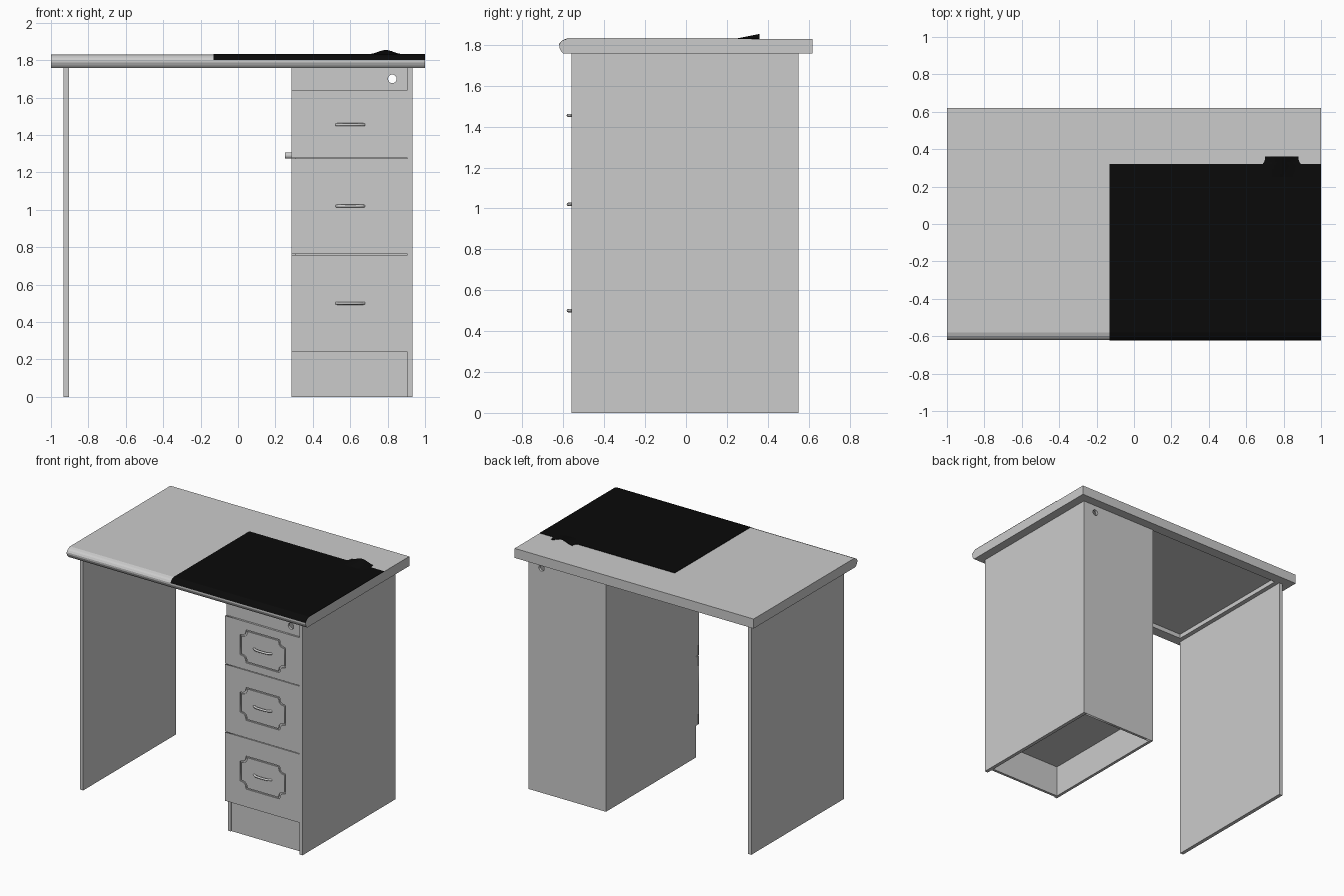
import bpy, bmesh, math

if "Cube" in bpy.data.objects:
    bpy.data.objects.remove(bpy.data.objects["Cube"])

black = bpy.data.materials.new("black_mat")
black.diffuse_color = (0.003, 0.003, 0.003, 1)
black.use_nodes = True
black.node_tree.nodes["Principled BSDF"].inputs["Base Color"].default_value = black.diffuse_color


def link(name, mesh):
    ob = bpy.data.objects.new(name, mesh)
    bpy.context.collection.objects.link(ob)
    return ob


def box(name, x0, x1, y0, y1, z0, z1):
    bm = bmesh.new()
    bmesh.ops.create_cube(bm, size=1)
    for v in bm.verts:
        v.co = ((x0 + x1) / 2 + v.co.x * (x1 - x0),
                (y0 + y1) / 2 + v.co.y * (y1 - y0),
                (z0 + z1) / 2 + v.co.z * (z1 - z0))
    me = bpy.data.meshes.new(name)
    bm.to_mesh(me)
    bm.free()
    return link(name, me)


def extrude_x(name, profile, x0, x1):
    """Closed (y, z) profile swept along x."""
    bm = bmesh.new()
    face = bm.faces.new([bm.verts.new((x0, y, z)) for y, z in profile])
    ext = bmesh.ops.extrude_face_region(bm, geom=[face])["geom"]
    for v in ext:
        if isinstance(v, bmesh.types.BMVert):
            v.co.x = x1
    bmesh.ops.recalc_face_normals(bm, faces=bm.faces)
    me = bpy.data.meshes.new(name)
    bm.to_mesh(me)
    bm.free()
    return link(name, me)


def plate(name, loops, y0, y1):
    """Upright plate from (x, z) loops: the first is the outline, the rest are holes."""
    cu = bpy.data.curves.new(name, "CURVE")
    cu.dimensions = "2D"
    cu.fill_mode = "BOTH"
    cu.extrude = (y1 - y0) / 2
    for pts in loops:
        sp = cu.splines.new("POLY")
        sp.points.add(len(pts) - 1)
        for p, (x, z) in zip(sp.points, pts):
            p.co = (x, z, 0, 1)
        sp.use_cyclic_u = True
    tmp = link(name + "_curve", cu)
    me = bpy.data.meshes.new_from_object(tmp.evaluated_get(bpy.context.evaluated_depsgraph_get()))
    bpy.data.objects.remove(tmp)
    ym = (y0 + y1) / 2
    for v in me.vertices:
        x, z, d = v.co
        v.co = (x, ym - d, z)
    me.update()
    return link(name, me)


def rect(x0, x1, z0, z1):
    return [(x0, z0), (x1, z0), (x1, z1), (x0, z1)]


def circle(cx, cz, r, n=24):
    return [(cx + r * math.cos(2 * math.pi * i / n), cz + r * math.sin(2 * math.pi * i / n)) for i in range(n)]


def notched(cx, cz, w, h, inset=0.0):
    """Panel outline with stepped, concave corners."""
    w, h = w - inset, h - inset
    r = 0.035 
    quarter = [(w, h - 0.05)]
    for i in range(7):
        a = math.pi / 2 * i / 6
        quarter.append((w - 0.012 - r * math.sin(a), h - 0.012 - r * math.cos(a)))
    quarter.append((w - 0.05, h))
    q = quarter
    pts = q + [(-x, z) for x, z in q[::-1]] + [(-x, -z) for x, z in q] + [(x, -z) for x, z in q[::-1]]
    return [(cx + x, cz + z) for x, z in pts]


# Worktop with rounded front edge and shallow recess underneath
edge = [(-0.60, 1.757), (-0.613, 1.772), (-0.62, 1.787), (-0.62, 1.80),
        (-0.612, 1.813), (-0.60, 1.822), (-0.58, 1.829)]
top = extrude_x("worktop", edge + [(0.62, 1.829), (0.62, 1.757)], -1, 1)
cutter = box("recess_cutter", -0.87, 0.87, -0.52, 0.54, 1.70, 1.79)
cutter.hide_render = True
mod = top.modifiers.new("recess", "BOOLEAN")
mod.operation = "DIFFERENCE"
mod.object = cutter
mod.solver = "EXACT"
bpy.context.view_layer.objects.active = top
bpy.ops.object.modifier_apply(modifier="recess")
bpy.data.objects.remove(cutter)

# Desk mat wrapping over the front edge
t = 0.003
upper = edge[3:]
mat_profile = [(y - t * (1 - i / 3), z + t * i / 3) for i, (y, z) in enumerate(upper)]
mat_profile += [(0.32, 1.832), (0.32, 1.8285)] + upper[::-1]
mat = extrude_x("desk_mat", mat_profile, -0.13, 1.0)
mat.data.materials.append(black)

# Raised tongue at the back of the mat
bm = bmesh.new()
nx, ny = 20, 8
grid = []
for j in range(ny + 1):
    v = j / ny
    half = 0.105 - 0.015 * min(1, max(0, (v - 0.6) / 0.2))
    row = []
    for i in range(nx + 1):
        u = 2 * i / nx - 1
        row.append(bm.verts.new((0.79 + half * u, 0.25 + 0.11 * v,
                                 1.832 + 0.022 * v * math.cos(u * math.pi / 2) ** 2)))
    grid.append(row)
for j in range(ny):
    for i in range(nx):
        bm.faces.new((grid[j][i], grid[j][i + 1], grid[j + 1][i + 1], grid[j + 1][i]))
me = bpy.data.meshes.new("mat_tongue")
bm.to_mesh(me)
bm.free()
tongue = link("mat_tongue", me)
tongue.data.materials.append(black)
tongue.modifiers.new("thickness", "SOLIDIFY").thickness = 0.003

# Side panels and pedestal carcass
box("left_leg_panel", -0.932, -0.904, -0.56, 0.55, 0, 1.757)
box("pedestal_right_panel", 0.905, 0.932, -0.56, 0.55, 0, 1.757)
box("pedestal_left_panel", 0.285, 0.307, -0.525, 0.55, 0, 1.757)
box("pedestal_bottom", 0.307, 0.905, -0.525, 0.53, 0.24, 0.262)
box("plinth", 0.307, 0.905, -0.517, -0.497, 0, 0.24)
hole = circle(0.825, 1.70, 0.023)
plate("pedestal_back", [rect(0.307, 0.905, 0, 1.757), hole], 0.53, 0.55)
plate("top_rail", [rect(0.285, 0.905, 1.635, 1.757), hole], -0.545, -0.525)

# Drawers: front with grooved panel, backing board and bow handle
for i, (z0, z1, hz) in enumerate([(0.24, 0.759, 0.50), (0.764, 1.273, 1.02), (1.278, 1.64, 1.455)], 1):
    cx = 0.60
    plate(f"drawer_front_{i}", [rect(0.285, 0.905, z0, z1), notched(cx, hz, 0.19, 0.125)], -0.56, -0.552)
    plate(f"drawer_field_{i}", [notched(cx, hz, 0.19, 0.125, 0.010)], -0.56, -0.552)
    box(f"drawer_backing_{i}", 0.285, 0.905, -0.552, -0.525, z0, z1)
    cu = bpy.data.curves.new(f"drawer_handle_{i}", "CURVE")
    cu.dimensions = "3D"
    cu.bevel_depth = 0.008
    cu.bevel_resolution = 2
    cu.use_fill_caps = True
    sp = cu.splines.new("POLY")
    sp.points.add(12)
    for k, p in enumerate(sp.points):
        u = k / 6 - 1
        p.co = (cx + 0.075 * u, -0.576 + 0.02 * u ** 4, hz, 1)
    link(f"drawer_handle_{i}", cu)

# Small peg on the inner side of the pedestal
peg = plate("side_peg", [circle(0, 0, 0.017, 16)], -0.018, 0.018)
peg.rotation_euler.z = math.pi / 2
peg.location = (0.268, -0.43, 1.29)
